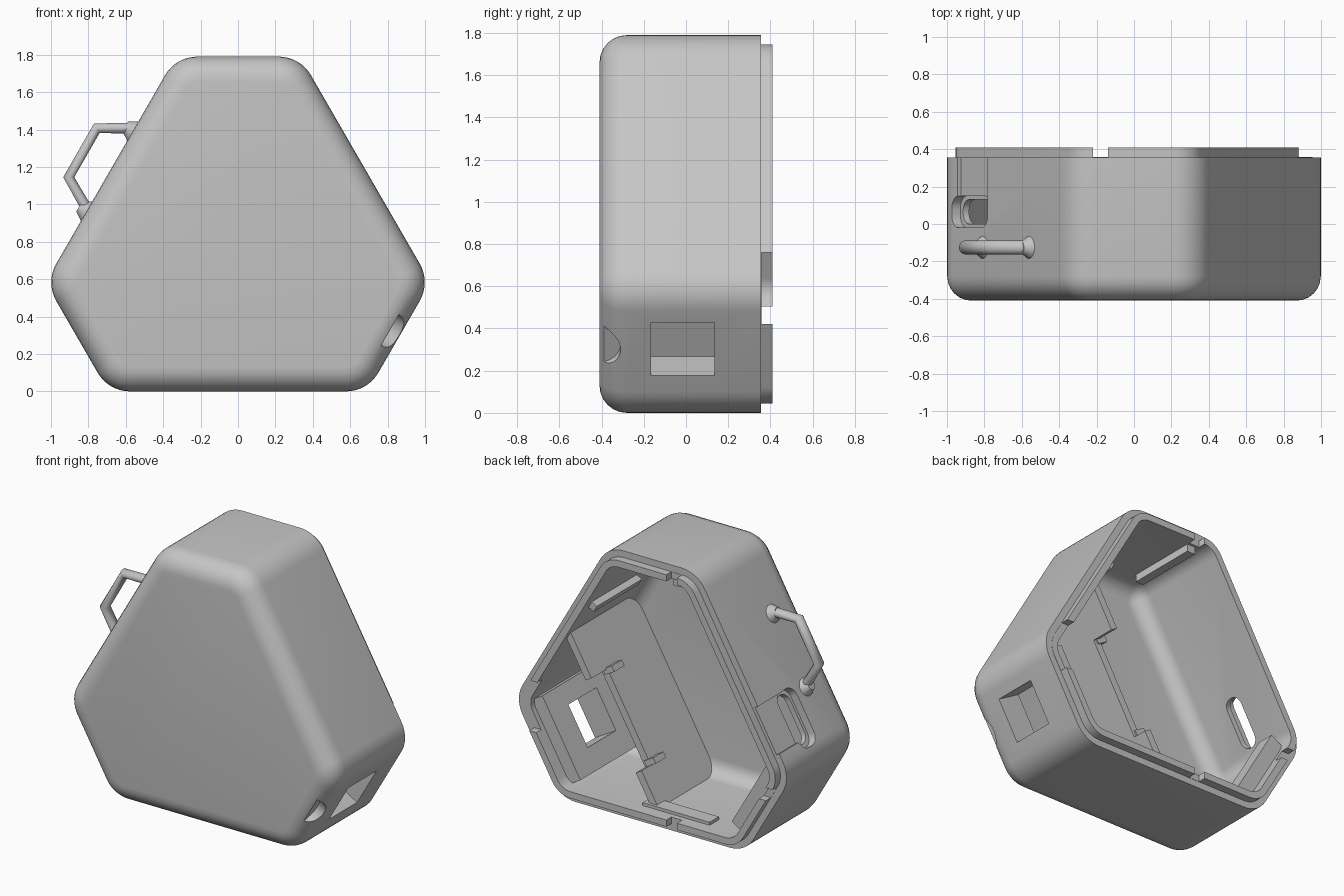
import bpy, bmesh
from math import sin, cos, pi, radians
from mathutils import Vector, Matrix

if "Cube" in bpy.data.objects:
    bpy.data.objects.remove(bpy.data.objects["Cube"])

grey = bpy.data.materials.new("plain grey")
grey.use_nodes = True
COL = (0.56, 0.56, 0.56, 1)
grey.diffuse_color = COL
grey.node_tree.nodes["Principled BSDF"].inputs["Base Color"].default_value = COL

# distance of each wall from the origin, by the angle of its normal in xz
LONG_R, LONG_L, SHORT_R, SHORT_L, TOP, BOTTOM = 30, 150, -30, 210, 90, 270
WALLS = [(SHORT_R, 0.6), (LONG_R, 1.183), (TOP, 1.79),
         (LONG_L, 1.183), (SHORT_L, 0.6), (BOTTOM, 0.0)]


def add(name, bm):
    bmesh.ops.recalc_face_normals(bm, faces=bm.faces)
    me = bpy.data.meshes.new(name)
    bm.to_mesh(me)
    bm.free()
    ob = bpy.data.objects.new(name, me)
    me.materials.append(grey)
    bpy.context.collection.objects.link(ob)
    return ob


def smooth(ob):
    bpy.ops.object.select_all(action='DESELECT')
    ob.select_set(True)
    bpy.context.view_layer.objects.active = ob
    bpy.ops.object.shade_smooth_by_angle(angle=radians(32))


def frame(angle):
    """Axes of a wall: outward, along the wall, depth."""
    a = radians(angle)
    return (Vector((cos(a), 0, sin(a))), Vector((-sin(a), 0, cos(a))),
            Vector((0, 1, 0)))


def wall_matrix(angle, k, s, y):
    n, t, d = frame(angle)
    m = Matrix((n, t, d)).transposed().to_4x4()
    m.translation = n * k + t * s + d * y
    return m


def block(name, angle, k, s, y, rounding=0):
    """Box given by ranges outward, along the wall and in depth."""
    bm = bmesh.new()
    size = Matrix.Diagonal((k[1] - k[0], s[1] - s[0], y[1] - y[0], 1))
    bmesh.ops.create_cube(bm, size=1, matrix=size)
    if rounding:
        edges = [e for e in bm.edges
                 if abs(e.verts[0].co.x - e.verts[1].co.x) > 1e-4]
        bmesh.ops.bevel(bm, geom=edges, offset=rounding, segments=6,
                        profile=0.5, affect='EDGES')
    bm.transform(wall_matrix(angle, sum(k) / 2, sum(s) / 2, sum(y) / 2))
    return add(name, bm)


def cut(ob, cutter):
    mod = ob.modifiers.new("cut", 'BOOLEAN')
    mod.operation, mod.solver, mod.object = 'DIFFERENCE', 'EXACT', cutter
    bpy.context.view_layer.objects.active = ob
    bpy.ops.object.modifier_apply(modifier=mod.name)
    bpy.data.objects.remove(cutter)


def outline(inset, y, steps=8):
    """Six-sided outline with rounded corners, inset from the outer wall."""
    r = max(0.2 - inset, 0.03)
    pts = []
    for i, (a0, d0) in enumerate(WALLS):
        a1, d1 = WALLS[(i + 1) % 6]
        n0, n1 = frame(a0)[0], frame(a1)[0]
        p, q = d0 - inset - r, d1 - inset - r
        det = n0.x * n1.z - n0.z * n1.x
        c = Vector(((p * n1.z - q * n0.z) / det, y, (q * n0.x - p * n1.x) / det))
        for j in range(steps + 1):
            a = radians(a0 + 60 * j / steps)
            pts.append(c + r * Vector((cos(a), 0, sin(a))))
    return pts


# shell: outer fillet, seam ledge, raised lip, cavity and inner fillet
F, G, WALL, FLOOR = 0.13, 0.10, 0.09, -0.32
arc = [pi / 2 * i / 6 for i in range(7)]
profile = [(F - F * sin(a), -0.41 + F - F * cos(a)) for a in arc]
profile += [(0, 0.355), (0.045, 0.355), (0.045, 0.41), (WALL, 0.41)]
profile += [(WALL + G - G * cos(a), FLOOR + G - G * sin(a)) for a in arc]
bm = bmesh.new()
rings = [[bm.verts.new(p) for p in outline(i, y)] for i, y in profile]
for lo, hi in zip(rings, rings[1:]):
    for j in range(len(lo)):
        k = (j + 1) % len(lo)
        bm.faces.new((lo[j], lo[k], hi[k], hi[j]))
bm.faces.new(rings[0])
bm.faces.new(rings[-1])
shell = add("shell", bm)

# gaps in the lip
RIM = (0.357, 0.5)
cut(shell, block("gap", TOP, (-0.1, 1.9), (0.14, 0.22), RIM))
cut(shell, block("gap", LONG_R, (1.0, 1.3), (0.85, 0.92), RIM))
cut(shell, block("gap", TOP, (0.42, 0.76), (-1.1, -0.6), RIM))
cut(shell, block("gap", TOP, (0.42, 0.505), (0.6, 1.1), RIM))

# port opening through the short right wall
PORT = ((0.3, 0.7), (0.55, 0.84), (-0.165, 0.135))
cut(shell, block("port", SHORT_R, *PORT))

# round scoop at the front edge of the same wall
bm = bmesh.new()
bmesh.ops.create_cone(bm, cap_ends=True, segments=32, radius1=0.1, radius2=0.1,
                      depth=0.2, matrix=Matrix.Rotation(pi / 2, 4, 'Y'))
bm.transform(wall_matrix(SHORT_R, 0.64, 0.69, -0.41))
cut(shell, add("scoop", bm))

# switch slot in the long left wall: rim recess, rounded pocket, through slot
cut(shell, block("recess", LONG_L, (1.16, 1.3), (-0.48, -0.16), (0.06, 0.36)))
cut(shell, block("pocket", LONG_L, (1.13, 1.3), (-0.485, -0.1), (-0.02, 0.15), 0.07))
cut(shell, block("slot", LONG_L, (1.0, 1.3), (-0.46, -0.13), (0.0, 0.13), 0.06))
smooth(shell)

# pad behind the port
pad = block("port_pad", SHORT_R, (0.42, 0.54), (0.4, 0.97), (-0.34, 0.32))
cut(pad, block("port", SHORT_R, *PORT))

# partition with raised ends and two small posts
block("partition", SHORT_R, (-0.05, 0.0), (0.07, 1.29), (-0.34, 0.2))
block("partition_upper_end", SHORT_R, (-0.05, 0.0), (0.98, 1.29), (0.19, 0.37))
block("partition_lower_end", SHORT_R, (-0.05, 0.0), (0.07, 0.33), (0.19, 0.3))
for s in (0.33, 0.95):
    block("partition_post", SHORT_R, (-0.1, -0.02), (s, s + 0.04), (0.1, 0.21))

# inner ribs and lid rests
block("left_rest", SHORT_L, (0.41, 0.54), (-0.95, -0.42), (0.2, 0.32))
block("bottom_rest", BOTTOM, (-0.11, -0.06), (-0.4, 0.1), (0.22, 0.32))
block("right_rib", LONG_R, (1.05, 1.12), (0.9, 0.95), (-0.15, 0.33))
block("top_rib", TOP, (1.65, 1.72), (0.14, 0.2), (-0.15, 0.34))

# strap loop on the long left wall
path = [(-0.55, 1.407), (-0.755, 1.407), (-0.905, 1.145), (-0.79, 0.945)]
Y = -0.125
curve = bpy.data.curves.new("strap_loop", 'CURVE')
curve.dimensions = '3D'
curve.bevel_depth = 0.031
curve.bevel_resolution = 3
curve.use_fill_caps = True
spline = curve.splines.new('POLY')
spline.points.add(len(path) - 1)
for p, (x, z) in zip(spline.points, path):
    p.co = (x, 0, z, 1)
loop = bpy.data.objects.new("strap_loop", curve)
curve.materials.append(grey)
loop.location.y = Y
loop.scale.y = 1.2
bpy.context.collection.objects.link(loop)

# flared feet of the loop
for s in (0.925, 0.43):
    bm = bmesh.new()
    bmesh.ops.create_cone(bm, cap_ends=True, segments=24, radius1=0.068,
                          radius2=0.03, depth=0.06,
                          matrix=Matrix.Rotation(pi / 2, 4, 'Y'))
    bm.transform(wall_matrix(LONG_L, 1.2, -s, Y))
    smooth(add("loop_foot", bm))
